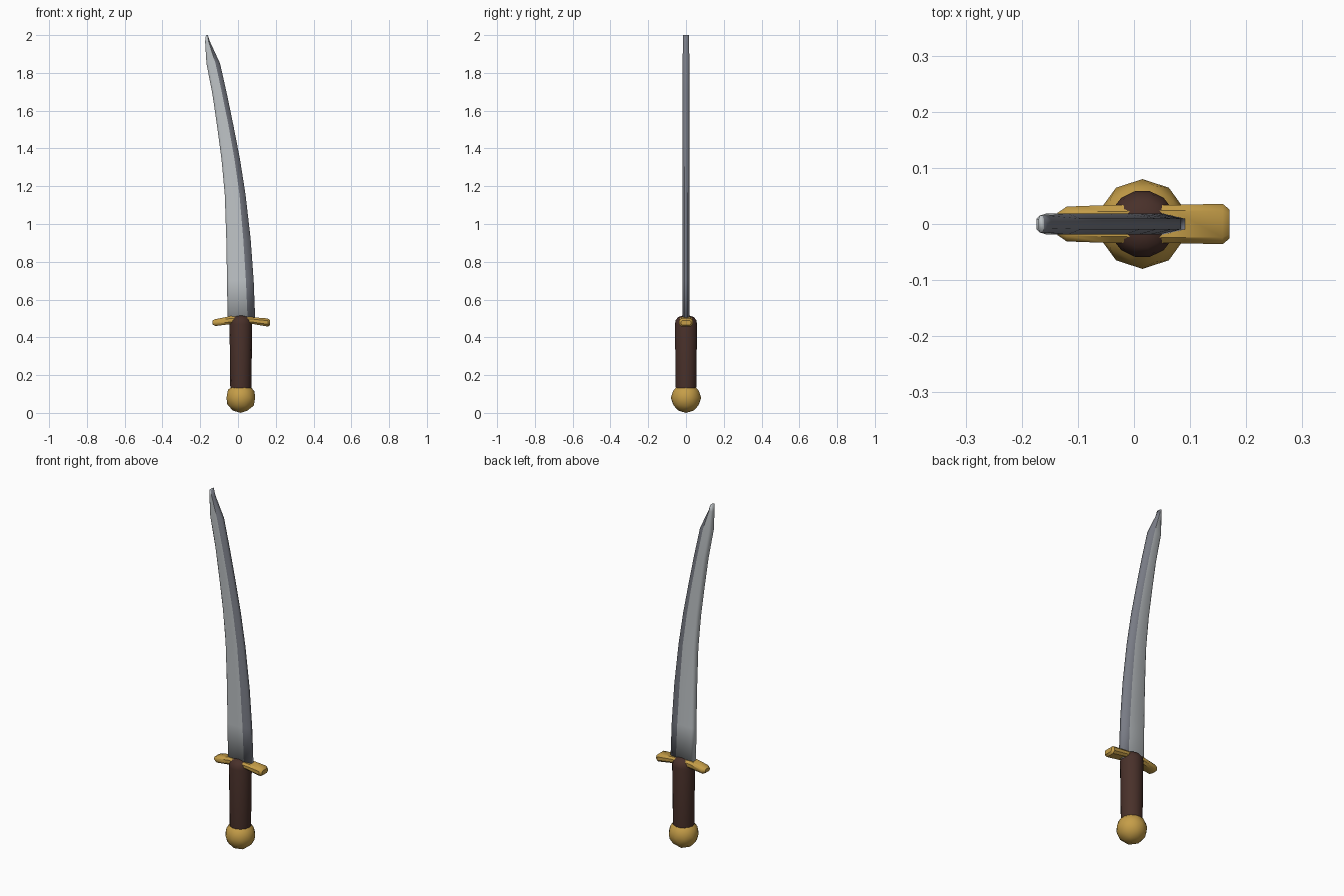
import bpy, bmesh, math

if "Cube" in bpy.data.objects:
    bpy.data.objects.remove(bpy.data.objects["Cube"], do_unlink=True)


def material(name, rgb, rough=0.6):
    m = bpy.data.materials.new(name)
    m.use_nodes = True
    m.diffuse_color = (*rgb, 1)
    node = m.node_tree.nodes["Principled BSDF"]
    node.inputs["Base Color"].default_value = (*rgb, 1)
    node.inputs["Roughness"].default_value = rough
    return m


STEEL = material("light steel", (0.52, 0.55, 0.57))
EDGE = material("dark steel", (0.19, 0.20, 0.235))
GOLD = material("gold", (0.56, 0.34, 0.065))
LEATHER = material("brown leather", (0.066, 0.03, 0.023))
AXIS_X = 0.015


def finish(name, bm, mats, angle=None):
    bmesh.ops.recalc_face_normals(bm, faces=bm.faces)
    me = bpy.data.meshes.new(name)
    bm.to_mesh(me)
    bm.free()
    ob = bpy.data.objects.new(name, me)
    bpy.context.collection.objects.link(ob)
    for m in mats:
        me.materials.append(m)
    bpy.ops.object.select_all(action="DESELECT")
    ob.select_set(True)
    bpy.context.view_layer.objects.active = ob
    if angle:
        bpy.ops.object.shade_smooth_by_angle(angle=math.radians(angle))
    else:
        bpy.ops.object.shade_smooth()
    return ob


def loft(rings):
    """Skin a row of equal rings and cap both ends."""
    bm = bmesh.new()
    rows = [[bm.verts.new(p) for p in ring] for ring in rings]
    n = len(rows[0])
    for a, b in zip(rows, rows[1:]):
        for i in range(n):
            j = (i + 1) % n
            bm.faces.new((a[i], a[j], b[j], b[i]))
    bm.faces.new(rows[0])
    bm.faces.new(rows[-1])
    return bm, rows


# Blade: height, back edge x, ridge x, cutting edge x
stations = [
    (0.47, -0.055, 0.052, 0.092),
    (0.70, -0.058, 0.042, 0.083),
    (0.92, -0.062, 0.028, 0.067),
    (1.155, -0.070, 0.008, 0.040),
    (1.34, -0.087, -0.018, 0.011),
    (1.52, -0.111, -0.050, -0.024),
    (1.685, -0.135, -0.083, -0.058),
    (1.85, -0.167, -0.119, -0.095),
    (1.965, -0.174, -0.155, -0.148),
    (2.00, -0.170, -0.163, -0.160),
]
rings = []
for z, back, ridge, edge in stations:
    t = 0.019 if z < 1.9 else 0.015
    inner = back + min(0.012, 0.3 * (ridge - back))
    half = [(back, 0.6 * t), (inner, t), (ridge, t), (edge, 0.5 * t)]
    rings.append([(x, -y, z) for x, y in half] + [(x, y, z) for x, y in reversed(half)])
bm, rows = loft(rings)
for f in bm.faces:
    cols = {i for row in rows for i, v in enumerate(row) if v in f.verts}
    f.material_index = 1 if cols <= {2, 3, 4, 5} else 0
for a, b in zip(rows, rows[1:]):
    for i in (2, 5):
        bm.edges.get((a[i], b[i])).smooth = False
finish("blade", bm, [STEEL, EDGE])

# Guard: x, bottom z, top z, half depth, with chamfered corners
guard = [
    (-0.136, 0.468, 0.488, 0.020),
    (-0.120, 0.460, 0.496, 0.031),
    (-0.040, 0.470, 0.512, 0.034),
    (0.070, 0.472, 0.507, 0.034),
    (0.158, 0.457, 0.500, 0.036),
    (0.170, 0.465, 0.490, 0.026),
]
rings = []
for x, lo, hi, d in guard:
    c = 0.28 * (hi - lo)
    side = [(d - c, lo), (d, lo + c), (d, hi - c), (d - c, hi)]
    rings.append([(x, y, z) for y, z in side] + [(x, -y, z) for y, z in reversed(side)])
finish("guard", loft(rings)[0], [GOLD], 40)

# Grip: turned profile with a rounded top
profile = [(0.054, 0.10), (0.056, 0.14), (0.060, 0.47), (0.056, 0.49), (0.043, 0.507), (0.02, 0.515)]
SIDES = 14
rings = [[(AXIS_X + r * math.cos(k * math.tau / SIDES), r * math.sin(k * math.tau / SIDES), z)
          for k in range(SIDES)] for r, z in profile]
finish("grip", loft(rings)[0], [LEATHER], 50)

# Pommel: low-poly ball
bm = bmesh.new()
bmesh.ops.create_icosphere(bm, subdivisions=2, radius=0.08)
bmesh.ops.translate(bm, verts=bm.verts, vec=(AXIS_X, 0, 0.08))
finish("pommel", bm, [GOLD])
